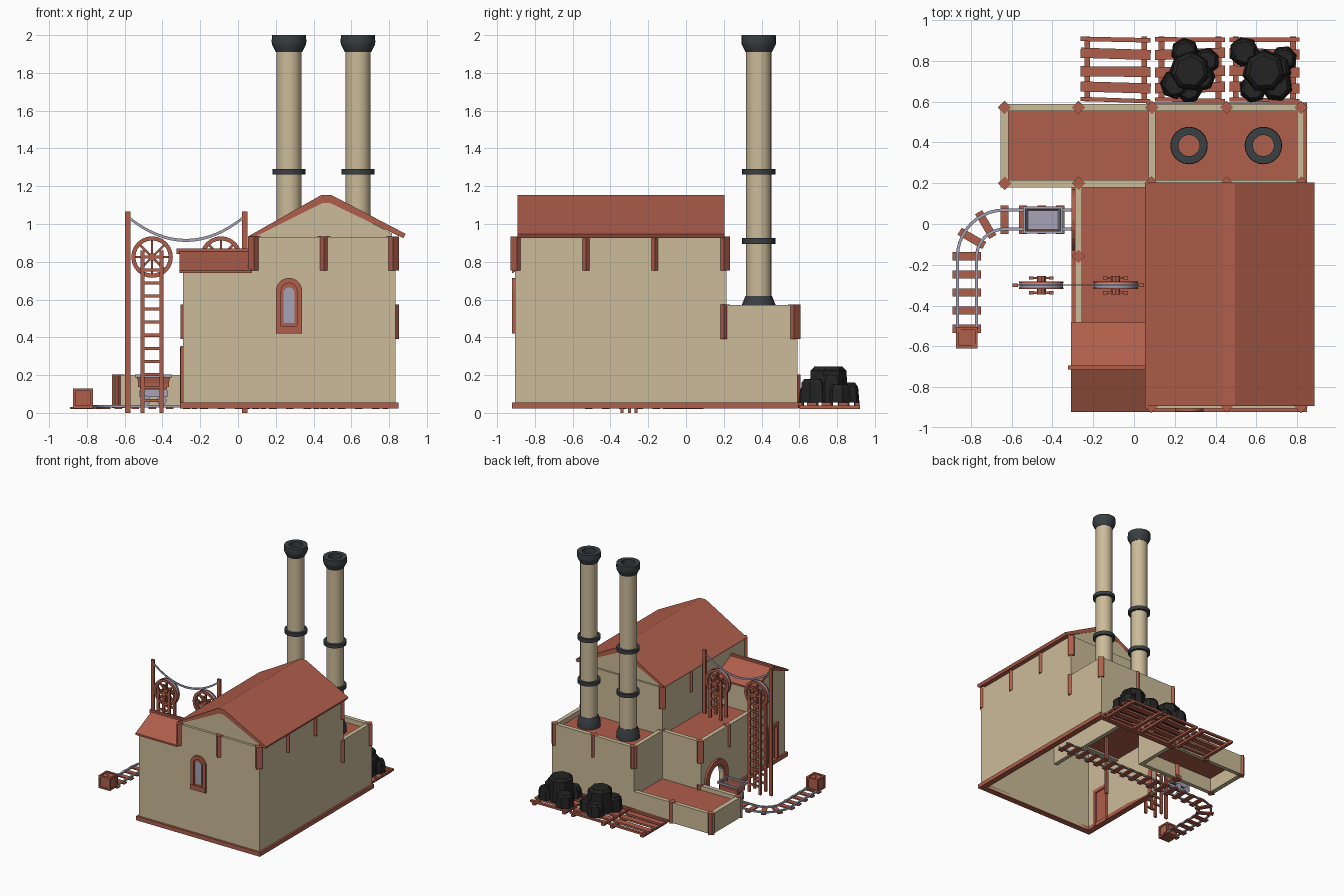
import bpy, bmesh, math, random
from mathutils import Matrix, Vector

if "Cube" in bpy.data.objects:
    bpy.data.objects.remove(bpy.data.objects["Cube"])
random.seed(4)

def mat(name, rgb):
    m = bpy.data.materials.new(name)
    m.diffuse_color = (*rgb, 1)
    m.use_nodes = True
    m.node_tree.nodes["Principled BSDF"].inputs["Base Color"].default_value = m.diffuse_color
    return m

TAN = mat("sandstone", (0.60, 0.50, 0.32))
RED = mat("red_brown", (0.43, 0.112, 0.07))
IRON = mat("dark_iron", (0.042, 0.05, 0.055))
COAL = mat("coal_black", (0.017, 0.017, 0.017))
STEEL = mat("pale_steel", (0.38, 0.37, 0.47))

def finish(bm, name, *mats, smooth=False):
    bmesh.ops.recalc_face_normals(bm, faces=bm.faces)
    if smooth:
        for f in bm.faces: f.smooth = True
        for e in bm.edges: e.smooth = e.calc_face_angle(0) < 0.55
    me = bpy.data.meshes.new(name)
    bm.to_mesh(me); bm.free()
    for m in mats: me.materials.append(m)
    ob = bpy.data.objects.new(name, me)
    bpy.context.collection.objects.link(ob)
    return ob

def box(bm, x0, x1, y0, y1, z0, z1, rot=None):
    c = Vector(((x0+x1)/2, (y0+y1)/2, (z0+z1)/2))
    M = Matrix.Translation(c) @ (rot or Matrix()) @ Matrix.Diagonal((x1-x0, y1-y0, z1-z0, 1))
    return bmesh.ops.create_cube(bm, size=1, matrix=M)["verts"]

def cone(bm, x, y, z0, z1, r1, r2, n, rot=None):
    M = Matrix.Translation((x, y, (z0+z1)/2)) @ (rot or Matrix())
    bmesh.ops.create_cone(bm, cap_ends=True, segments=n, radius1=r1, radius2=r2, depth=z1-z0, matrix=M)

def prism(bm, pts, axis, a, b):
    # extrude a 2D outline (x,z) along y, or (y,z) along x
    P = lambda p, t: (t, p[0], p[1]) if axis == "x" else (p[0], t, p[1])
    A = [bm.verts.new(P(p, a)) for p in pts]
    B = [bm.verts.new(P(p, b)) for p in pts]
    bm.faces.new(A); bm.faces.new(B[::-1])
    for i in range(len(pts)):
        j = (i+1) % len(pts)
        bm.faces.new((A[i], A[j], B[j], B[i]))

def lathe(bm, prof, n, M):
    rings = [[bm.verts.new(M @ Vector((r*math.cos(2*math.pi*k/n), r*math.sin(2*math.pi*k/n), z)))
              for k in range(n)] for r, z in prof]
    for i in range(len(rings)):
        a, b = rings[i], rings[(i+1) % len(rings)]
        for k in range(n):
            l = (k+1) % n
            bm.faces.new((a[k], a[l], b[l], b[k]))

def arch(c, z0, zs, r, n=10):
    # outline of an arched opening, from right foot over to left foot
    top = [(c + r*math.cos(math.pi*i/n), zs + r*math.sin(math.pi*i/n)) for i in range(n+1)]
    return [(c+r, z0)] + top + [(c-r, z0)]

def rect_sweep(bm, path, w, z0, z1):
    rows = []
    for i, p in enumerate(path):
        d = (path[min(i+1, len(path)-1)] - path[max(i-1, 0)]).normalized()
        s = Vector((-d.y, d.x)) * w/2
        rows.append([bm.verts.new((*(p+o), z)) for o, z in ((s, z0), (s, z1), (-s, z1), (-s, z0))])
    for a, b in zip(rows, rows[1:]):
        for k in range(4):
            bm.faces.new((a[k], a[(k+1) % 4], b[(k+1) % 4], b[k]))
    bm.faces.new(rows[0]); bm.faces.new(rows[-1])

# Walls of hall, wing, boiler house and low shed
bm = bmesh.new()
for b in [(.07, .835, -.905, -.87, .03, .93), (.80, .835, -.87, .215, .03, .93),
          (.07, .105, -.87, .18, .5, .93), (.07, .80, .18, .215, .5, .93)]:
    box(bm, *b)
for a in (-.885, .175):
    prism(bm, [(.09, .92), (.815, .92), (.815, .95), (.465, 1.13), (.09, .94)], "y", a, a+.025)
finish(bm, "hall_walls", TAN)
bm = bmesh.new()
left = [(-.905, .03), (-.79, .03), (-.79, .33), (-.65, .33), (-.65, .03)]
left += arch(.02, .03, .2, .1)[::-1]
left += [(.215, .03), (.215, .57), (-.5, .57), (-.5, .75), (-.705, .835), (-.905, .75)]
prism(bm, left, "x", -.29, -.255)
for b in [(-.255, .07, -.905, -.87, .03, .755), (-.255, .07, -.535, -.5, .5, .75), (-.255, .105, .18, .215, .03, .57)]:
    box(bm, *b)
finish(bm, "wing_walls", TAN)
bm = bmesh.new()
for b in [(.80, .835, .215, .59, .03, .57), (.07, .80, .555, .59, .03, .57), (.07, .105, .215, .555, .03, .57)]:
    box(bm, *b)
finish(bm, "boiler_house_walls", TAN)
bm = bmesh.new()
for b in [(-.655, -.615, .18, .59, .03, .2), (-.615, .07, .555, .59, .03, .2), (-.615, -.29, .18, .215, .03, .2)]:
    box(bm, *b)
finish(bm, "shed_walls", TAN)

# Roofs
bm = bmesh.new()
prism(bm, [(.055, .935), (.44, 1.153), (.495, 1.153), (.887, .948), (.875, .925), (.49, 1.11), (.445, 1.11), (.075, .925)],
      "y", -.892, .203)
finish(bm, "hall_roof", RED)
bm = bmesh.new()
prism(bm, [(-.922, .755), (-.705, .858), (-.482, .755), (-.482, .74), (-.705, .825), (-.922, .74)], "x", -.31, .075)
box(bm, -.325, .07, -.715, -.695, .842, .87)
finish(bm, "wing_gable_roof", RED)
bm = bmesh.new()
for b in [(-.26, .075, -.505, .185, .515, .53), (.1, .805, .21, .56, .515, .53), (-.62, .075, .21, .56, .15, .165)]:
    box(bm, *b)
finish(bm, "flat_roofs", RED)

# Base trim
bm = bmesh.new()
for b in [(-.306, .85, -.922, -.87, .022, .056), (.8, .85, -.87, .596, .022, .056), (.06, .8, .55, .596, .022, .056),
          (-.306, -.255, -.87, -.13, .022, .056), (-.306, -.255, .17, .225, .022, .056)]:
    box(bm, *b)
finish(bm, "base_trim", RED)

# Diamond corner and wall brackets
bm = bmesh.new()
groups = [(.753, .935, [(.085, -.895), (.455, -.892), (.82, -.895), (.82, -.53), (.82, -.165), (.82, .2), (.085, .2),
                        (.455, .2), (.088, -.165)]),
          (.39, .573, [(-.272, -.16), (-.272, .2), (.088, .2), (.088, .572), (.455, .572), (.82, .572), (.82, .2)]),
          (.025, .204, [(-.635, .2), (-.635, .572), (-.272, .572), (-.272, .2)])]
for z0, z1, pts in groups:
    for x, y in pts:
        cone(bm, x, y, z0, z1, .033, .033, 4)
finish(bm, "wall_brackets", RED)

# Chimneys
for i, x in enumerate((.27, .635)):
    M = Matrix.Translation((x, .385, 0))
    bm = bmesh.new()
    lathe(bm, [(.067, .53), (.067, 1.93), (.055, 1.93), (.055, .53)], 24, M)
    finish(bm, f"chimney_{i+1}", TAN, smooth=True)
    bm = bmesh.new()
    lathe(bm, [(.07, 1.91), (.09, 1.95), (.092, 1.965), (.09, 2), (.052, 2), (.052, 1.91)], 24, M)
    for z in (.895, 1.262):
        lathe(bm, [(.06, z), (.088, z), (.088, z+.03), (.06, z+.03)], 24, M)
    lathe(bm, [(.06, .53), (.09, .53), (.088, .575), (.07, .62), (.06, .62)], 24, M)
    finish(bm, f"chimney_ironwork_{i+1}", IRON, smooth=True)

# Front arched window
bm = bmesh.new()
prism(bm, arch(.27, .425, .645, .07) + arch(.27, .425, .645, .042)[::-1], "y", -.92, -.895)
box(bm, .2, .34, -.922, -.895, .42, .46)
prism(bm, arch(.27, .45, .645, .045), "y", -.908, -.903)
finish(bm, "window_frame", RED)
bm = bmesh.new()
prism(bm, arch(.27, .475, .635, .03), "y", -.912, -.907)
finish(bm, "window_pane", STEEL)

# Tunnel arch and side door
bm = bmesh.new()
prism(bm, arch(.02, .03, .2, .15) + arch(.02, .03, .2, .1)[::-1], "x", -.307, -.25)
finish(bm, "tunnel_arch", RED)
bm = bmesh.new()
box(bm, -.28, -.262, -.79, -.65, .03, .33)
for y in (-.805, -.66):
    box(bm, -.305, -.25, y, y+.025, .03, .355)
box(bm, -.305, -.25, -.78, -.66, .325, .355)
finish(bm, "side_door", RED)

# Winding wheels with ladder frames
turn = Matrix.Rotation(math.pi/2, 4, "X")
for i, (cx, zb) in enumerate(((-.455, 0), (-.09, .52))):
    M = Matrix.Translation((cx, -.3, .825)) @ turn
    bm = bmesh.new()
    for s in (-.015, .015):
        lathe(bm, [(.088, s-.004), (.11, s-.004), (.11, s+.004), (.088, s+.004)], 24, M)
    for k in range(4):
        box(bm, cx-.1, cx+.1, -.308, -.292, .819, .831, Matrix.Rotation(k*math.pi/4, 4, "Y"))
    cone(bm, cx, -.3, .78, .87, .022, .022, 8)
    bmesh.ops.rotate(bm, verts=bm.verts[-16:], cent=(cx, -.3, .825), matrix=turn.to_3x3())
    finish(bm, f"winding_wheel_{i+1}", RED)
    bm = bmesh.new()
    lathe(bm, [(.09, -.012), (.106, -.012), (.106, .012), (.09, .012)], 24, M)
    finish(bm, f"wheel_groove_{i+1}", STEEL, smooth=True)
    bm = bmesh.new()
    for y in (-.338, -.265):
        for s in (-.05, .05):
            box(bm, cx+s-.011, cx+s+.011, y-.008, y+.008, zb, .86)
        z = .825
        while z > zb + .04:
            box(bm, cx-.05, cx+.05, y-.006, y+.006, z-.008, z+.008)
            z -= .069
    finish(bm, f"ladder_frame_{i+1}", RED)

# Cable posts and sagging cable
bm = bmesh.new()
for x in (-.583, .035):
    box(bm, x-.014, x+.014, -.308, -.292, 0, 1.065)
finish(bm, "cable_posts", RED)
bm = bmesh.new()
xs = [-.58 + .61*i/16 for i in range(17)]
zs = [.913 + .122*((x+.275)/.305)**2 for x in xs]
prism(bm, [(x, z+.008) for x, z in zip(xs, zs)] + [(x, z-.008) for x, z in zip(xs[::-1], zs[::-1])], "y", -.303, -.297)
finish(bm, "cable", STEEL)

# Rail track
def track(off):
    arc = [math.radians(90 + 9*i) for i in range(11)]
    r = .185 + off
    return [Vector((.76, .022+off))] + [Vector((-.635+r*math.cos(a), -.163+r*math.sin(a))) for a in arc] + [Vector((-.82-off, -.515))]
bm = bmesh.new()
for off in (-.047, .047):
    rect_sweep(bm, track(off), .015, .028, .041)
finish(bm, "rails", STEEL)
bm = bmesh.new()
ties = [(-.635 + .091*i, .022, 90) for i in range(16)]
ties += [(-.635 + .185*math.cos(a), -.163 + .185*math.sin(a), math.degrees(a)) for a in (math.radians(120), math.radians(150))]
ties += [(-.82, -.158 - .089*i, 0) for i in range(5)]
for x, y, a in ties:
    box(bm, x-.07, x+.07, y-.02, y+.02, .02, .031, Matrix.Rotation(math.radians(a), 4, "Z"))
finish(bm, "sleepers", RED)

# Mine cart
bm = bmesh.new()
cx, cy = -.447, .02
for v in box(bm, cx-.09, cx+.09, cy-.058, cy+.058, .12, .192):
    if v.co.z < .15:
        v.co.x = cx + (v.co.x-cx)*.75; v.co.y = cy + (v.co.y-cy)*.75
top = max(bm.faces, key=lambda f: f.calc_center_median().z)
ring = bmesh.ops.inset_region(bm, faces=[top], thickness=.01)["faces"]
inner = bmesh.ops.extrude_face_region(bm, geom=[top])["geom"]
bmesh.ops.delete(bm, geom=[top], context="FACES_ONLY")
for v in [g for g in inner if isinstance(g, bmesh.types.BMVert)]:
    v.co.z -= .055
for f in bm.faces:
    c = f.calc_center_median()
    outer = abs(c.x-cx) > .08 or abs(c.y-cy) > .05 or c.z < .125
    f.material_index = 0 if outer and c.z < .19 else 1
finish(bm, "cart_body", RED, STEEL)
bm = bmesh.new()
for s in (-1, 1):
    box(bm, cx-.098, cx+.098, cy+s*.061-.006, cy+s*.061+.006, .188, .204)
    box(bm, cx+s*.092-.006, cx+s*.092+.006, cy-.06, cy+.06, .188, .204)
    box(bm, cx-.075, cx+.075, cy+s*.035-.01, cy+s*.035+.01, .085, .122)
    for w in (-1, 1):
        cone(bm, cx+s*.043, cy+w*.05, .058, .074, .026, .026, 12, turn)
    box(bm, cx+s*.043-.006, cx+s*.043+.006, cy-.05, cy+.05, .06, .072)
finish(bm, "cart_chassis", STEEL)

# Crate at the end of the track
bm = bmesh.new()
kx, ky, kz, h, t = -.82, -.558, .077, .045, .053
box(bm, kx-h, kx+h, ky-h, ky+h, kz-h, kz+h)
for a in (-1, 1):
    for b in (-1, 1):
        p, q = a*(t-.007), b*(t-.007)
        box(bm, kx-t, kx+t, ky+p-.007, ky+p+.007, kz+q-.007, kz+q+.007)
        box(bm, kx+p-.007, kx+p+.007, ky-t, ky+t, kz+q-.007, kz+q+.007)
        box(bm, kx+p-.007, kx+p+.007, ky+q-.007, ky+q+.007, kz-t, kz+t)
box(bm, kx-.06, kx+.06, ky-.006, ky+.006, kz+h-.002, kz+h+.005, Matrix.Rotation(-math.pi/4, 4, "Z"))
finish(bm, "crate", RED)

# Coal pallets behind the boiler house
bm = bmesh.new()
for px in (-.09, .275, .64):
    for s in (-.14, .14):
        box(bm, px+s-.014, px+s+.014, .6, .92, .02, .04)
    for y, w in ((.905, .022), (.835, .05), (.748, .05), (.67, .05), (.608, .02)):
        a = Matrix.Rotation(random.uniform(-.04, .04), 4, "Z")
        box(bm, px-.172, px+.172, y-w/2, y+w/2, .038, .054, a)
finish(bm, "pallets", RED)

# Coal heaps
bm = bmesh.new()
for x, y, r, z in [(.25, .845, .07, .16), (.355, .8, .066, .15), (.2, .685, .073, .17), (.27, .66, .066, .14),
                   (.275, .75, .105, .245), (.33, .72, .07, .2), (.54, .845, .075, .16), (.735, .81, .066, .15),
                   (.585, .665, .07, .14), (.7, .68, .08, .18), (.64, .75, .11, .245), (.69, .76, .085, .2)]:
    cone(bm, x, y, .055, z-.02, r, r*.9, 7, Matrix.Rotation(random.random()*3, 4, "Z"))
    cone(bm, x, y, z-.02, z, r*.88, r*.7, 7, Matrix.Rotation(random.random()*3, 4, "Z"))
finish(bm, "coal_heaps", COAL)
